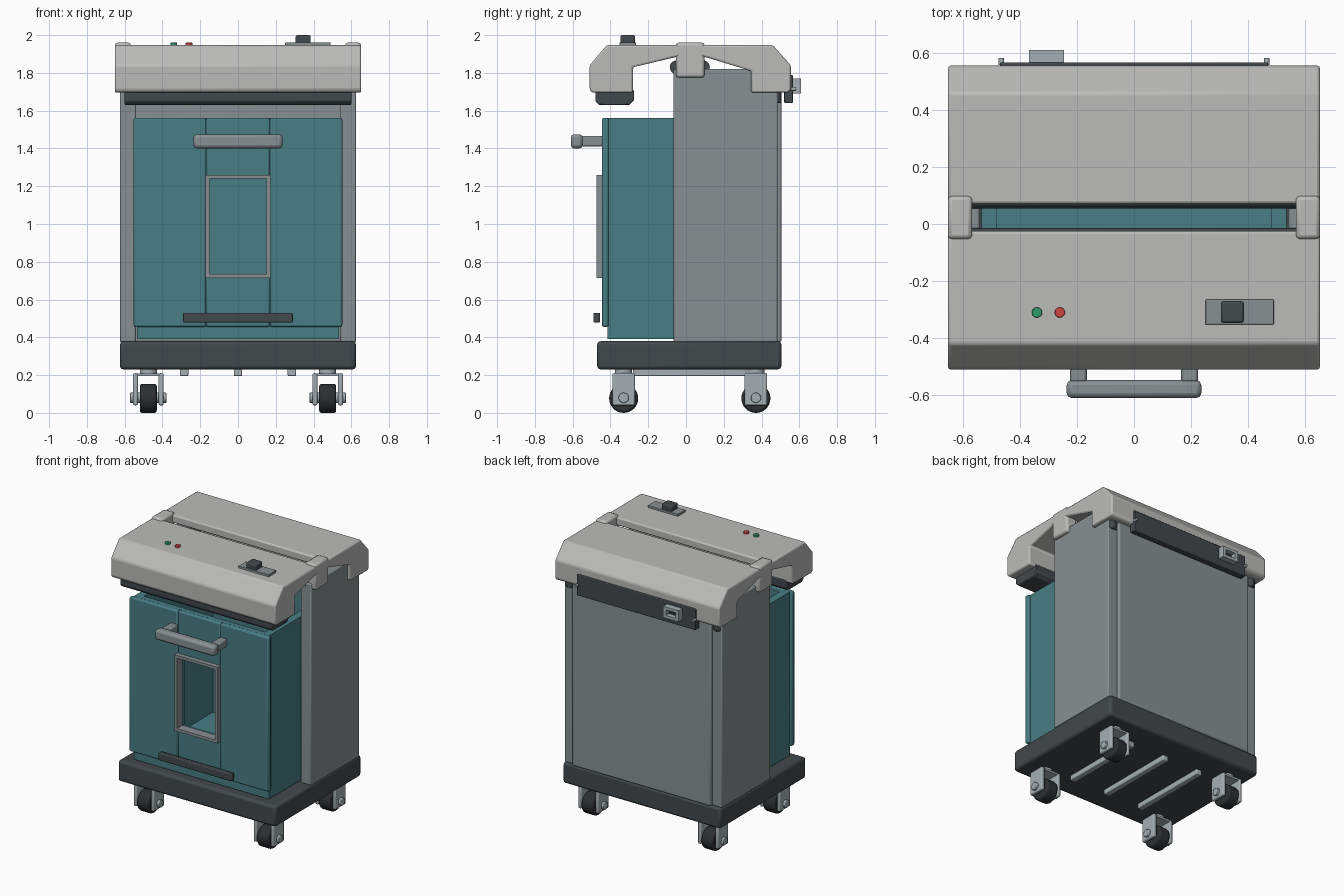
import bpy, bmesh
from math import pi
from mathutils import Matrix, Vector


def mat(name, r, g, b):
    m = bpy.data.materials.new(name)
    m.diffuse_color = (r, g, b, 1)
    return m


LIGHT = mat("light_grey", 0.50, 0.50, 0.49)
MID = mat("mid_grey", 0.25, 0.28, 0.29)
STEEL = mat("steel", 0.38, 0.43, 0.45)
DARK = mat("charcoal", 0.055, 0.065, 0.07)
RUBBER = mat("rubber", 0.025, 0.028, 0.03)
TEAL = mat("teal", 0.065, 0.21, 0.235)
GREEN = mat("green", 0.03, 0.32, 0.15)
RED = mat("red", 0.6, 0.06, 0.05)


def finish(name, bm, material, bevel=0.0, segs=2):
    bmesh.ops.recalc_face_normals(bm, faces=bm.faces)
    me = bpy.data.meshes.new(name)
    bm.to_mesh(me)
    bm.free()
    ob = bpy.data.objects.new(name, me)
    bpy.context.collection.objects.link(ob)
    me.materials.append(material)
    if bevel:
        mod = ob.modifiers.new("bevel", "BEVEL")
        mod.width, mod.segments = bevel, segs
        mod.limit_method = "ANGLE"
    bpy.ops.object.select_all(action="DESELECT")
    bpy.context.view_layer.objects.active = ob
    ob.select_set(True)
    bpy.ops.object.shade_smooth_by_angle(angle=0.6)
    return ob


def boxes(name, spans, material, bevel=0.0):
    """One object made of boxes, each (x0, x1, y0, y1, z0, z1)."""
    bm = bmesh.new()
    for x0, x1, y0, y1, z0, z1 in spans:
        size = Matrix.Diagonal((x1 - x0, y1 - y0, z1 - z0, 1))
        mid = Matrix.Translation(((x0 + x1) / 2, (y0 + y1) / 2, (z0 + z1) / 2))
        bmesh.ops.create_cube(bm, size=1, matrix=mid @ size)
    return finish(name, bm, material, bevel)


def cyl(name, centre, r, depth, axis, material, bevel=0.0, segs=32):
    bm = bmesh.new()
    rot = {"X": Matrix.Rotation(pi / 2, 4, "Y"), "Y": Matrix.Rotation(pi / 2, 4, "X"),
           "Z": Matrix.Identity(4)}[axis]
    bmesh.ops.create_cone(bm, cap_ends=True, segments=segs, radius1=r, radius2=r,
                          depth=depth, matrix=Matrix.Translation(centre) @ rot)
    return finish(name, bm, material, bevel)


def extrude_x(name, profile, x0, x1, material, bevel=0.0):
    """Extrude a (y, z) outline along x."""
    bm = bmesh.new()
    face = bm.faces.new([bm.verts.new((x0, y, z)) for y, z in profile])
    ext = bmesh.ops.extrude_face_region(bm, geom=[face])
    verts = [v for v in ext["geom"] if isinstance(v, bmesh.types.BMVert)]
    bmesh.ops.translate(bm, verts=verts, vec=Vector((x1 - x0, 0, 0)))
    return finish(name, bm, material, bevel)


# Base and underside ribs
boxes("base", [(-0.625, 0.625, -0.47, 0.505, 0.23, 0.38)], DARK, 0.018)
boxes("base_ribs", [(x - 0.022, x + 0.022, -0.28, 0.32, 0.195, 0.235)
                    for x in (-0.285, 0, 0.285)], STEEL, 0.006)

# Casters
for sx, side in ((-1, "left"), (1, "right")):
    for y, end in ((-0.33, "front"), (0.37, "back")):
        tag, x = f"{end}_{side}", sx * 0.475
        cyl("caster_wheel_" + tag, (x, y, 0.077), 0.077, 0.09, "X", RUBBER, 0.012)
        forks = [(x + s - 0.013, x + s + 0.013, y - 0.06, y + 0.06, 0.04, 0.21)
                 for s in (-0.068, 0.068)]
        boxes("caster_fork_" + tag, forks, STEEL, 0.008)
        boxes("caster_bridge_" + tag, [(x - 0.06, x + 0.06, y - 0.055, y + 0.055, 0.195, 0.209)], STEEL)
        cyl("caster_swivel_" + tag, (x, y, 0.218), 0.045, 0.03, "Z", STEEL)
        cyl("caster_axle_" + tag, (x, y, 0.08), 0.027, 0.195, "X", STEEL, 0.004, 20)

# Cabinet: side walls, back panel, corner caps
for s, side in ((-1, "left"), (1, "right")):
    x0, x1 = sorted((s * 0.54, s * 0.625))
    boxes("cabinet_wall_" + side, [(x0, x1, -0.065, 0.485, 0.375, 1.82)], MID, 0.008)
    cyl("corner_cap_" + side, (s * 0.585, 0.475, 1.67), 0.03, 0.06, "Z", DARK, 0.006, 20)
    # End brackets joining both halves of the head
    x0, x1 = sorted((s * 0.567, s * 0.652))
    boxes("head_bracket_" + side, [(x0, x1, -0.053, 0.098, 1.775, 1.96)], LIGHT, 0.014)
boxes("back_panel", [(-0.55, 0.55, 0.455, 0.505, 0.375, 1.80)], MID, 0.01)

# Pull-out bin: open top, window in the front wall
boxes("bin_body", [
    (-0.535, -0.48, -0.415, 0.44, 0.39, 1.56), (0.48, 0.535, -0.415, 0.44, 0.39, 1.56),
    (-0.48, 0.48, 0.40, 0.44, 0.39, 1.56), (-0.48, 0.48, -0.415, 0.40, 0.39, 0.43),
    (-0.48, -0.16, -0.415, -0.38, 0.43, 1.56), (0.16, 0.48, -0.415, -0.38, 0.43, 1.56),
    (-0.16, 0.16, -0.415, -0.38, 0.43, 0.725), (-0.16, 0.16, -0.415, -0.38, 1.25, 1.56)], TEAL)
boxes("bin_front_panels", [
    (-0.552, -0.169, -0.445, -0.41, 0.455, 1.562), (0.169, 0.552, -0.445, -0.41, 0.455, 1.562),
    (-0.169, 0.169, -0.441, -0.41, 0.455, 0.725), (-0.169, 0.169, -0.441, -0.41, 1.25, 1.562)],
    TEAL, 0.01)
boxes("window_frame", [
    (-0.172, -0.152, -0.475, -0.41, 0.715, 1.26), (0.152, 0.172, -0.475, -0.41, 0.715, 1.26),
    (-0.152, 0.152, -0.475, -0.41, 0.715, 0.735), (-0.152, 0.152, -0.475, -0.41, 1.24, 1.26)], MID)

# Bin handle and kick bar
boxes("handle_bar", [(-0.236, 0.236, -0.61, -0.547, 1.40, 1.475)], MID, 0.018)
boxes("handle_posts", [(x - 0.03, x + 0.03, -0.555, -0.44, 1.41, 1.467)
                       for x in (-0.195, 0.195)], MID, 0.01)
boxes("kick_bar", [(-0.29, 0.29, -0.49, -0.455, 0.478, 0.53)], DARK, 0.006)

# Head: front and back covers with a feed slot between them
extrude_x("head_front", [(-0.51, 1.71), (-0.51, 1.84), (-0.42, 1.947), (-0.025, 1.947),
                         (-0.025, 1.89), (-0.07, 1.88), (-0.28, 1.83), (-0.28, 1.695),
                         (-0.495, 1.695)], -0.652, 0.652, LIGHT, 0.01)
extrude_x("head_back", [(0.555, 1.71), (0.555, 1.84), (0.46, 1.947), (0.07, 1.947),
                        (0.07, 1.89), (0.115, 1.88), (0.345, 1.81), (0.345, 1.695),
                        (0.54, 1.695)], -0.652, 0.652, LIGHT, 0.01)
extrude_x("head_lower_trim", [(-0.48, 1.71), (-0.48, 1.65), (-0.46, 1.63), (-0.30, 1.63),
                              (-0.275, 1.655), (-0.275, 1.71)], -0.6, 0.6, DARK, 0.006)

# Feed rollers under the slot
for y, end in ((-0.05, "front"), (0.09, "back")):
    cyl("feed_roller_" + end, (0, y, 1.83), 0.036, 1.16, "X", DARK)

# Controls
for x, m, n in ((-0.34, GREEN, "green"), (-0.26, RED, "red")):
    cyl("indicator_" + n, (x, -0.31, 1.95), 0.018, 0.02, "Z", m, 0.003, 20)
boxes("switch_plate", [(0.25, 0.49, -0.352, -0.265, 1.94, 1.962)], MID, 0.003)
boxes("switch_knob", [(0.305, 0.385, -0.347, -0.27, 1.955, 2.0)], DARK, 0.008)

# Rear plate, screws and power socket
boxes("rear_plate", [(-0.47, 0.47, 0.52, 0.566, 1.64, 1.79)], DARK, 0.005)
for x in (-0.465, 0.465):
    cyl("rear_screw", (x, 0.57, 1.715), 0.01, 0.025, "Y", STEEL, 0, 12)
boxes("socket_frame", [
    (-0.368, -0.345, 0.55, 0.61, 1.69, 1.77), (-0.268, -0.245, 0.55, 0.61, 1.69, 1.77),
    (-0.345, -0.268, 0.55, 0.61, 1.69, 1.71), (-0.345, -0.268, 0.55, 0.61, 1.75, 1.77)], STEEL)
boxes("socket_core", [(-0.345, -0.268, 0.55, 0.575, 1.71, 1.75)], RUBBER)
